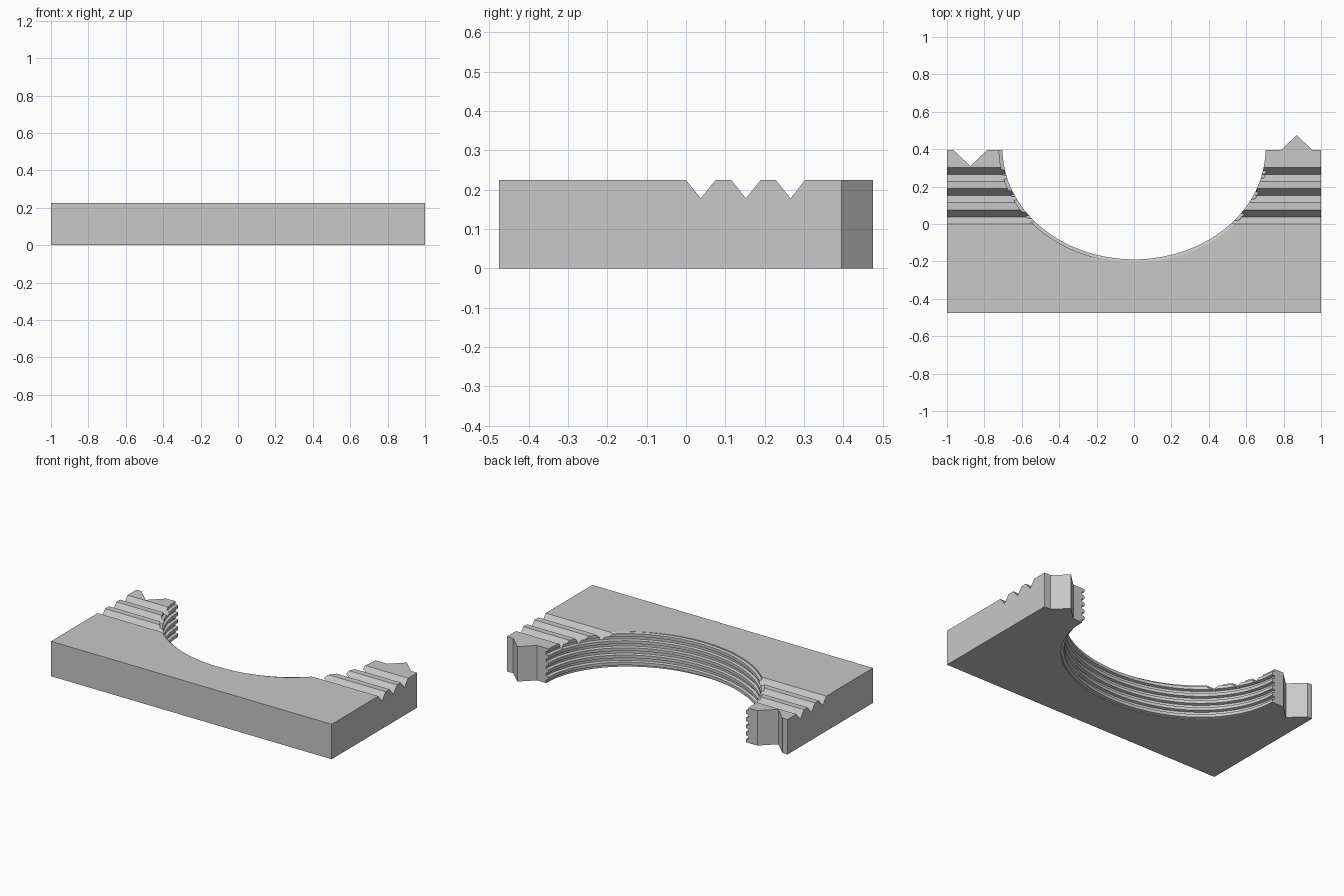
import bpy, math

if "Cube" in bpy.data.objects:
    bpy.data.objects.remove(bpy.data.objects["Cube"])

grey = bpy.data.materials.new("light grey")
grey.diffuse_color = (0.58, 0.58, 0.58, 1)
grey.use_nodes = True
grey.node_tree.nodes["Principled BSDF"].inputs["Base Color"].default_value = grey.diffuse_color

H = 0.225          # block height
BACK = 0.395       # rear face of the arms
CY = 0.40          # centre of the elliptical bore


def mesh_object(name, verts, faces):
    me = bpy.data.meshes.new(name)
    me.from_pydata(verts, [], faces)
    ob = bpy.data.objects.new(name, me)
    bpy.context.collection.objects.link(ob)
    me.materials.append(grey)
    bpy.context.view_layer.objects.active = ob
    ob.select_set(True)
    bpy.ops.object.mode_set(mode='EDIT')
    bpy.ops.mesh.select_all(action='SELECT')
    bpy.ops.mesh.normals_make_consistent(inside=False)
    bpy.ops.object.mode_set(mode='OBJECT')
    ob.select_set(False)
    return ob


def prism(name, outline, lo, hi, place):
    """Extrude a 2D outline between lo and hi; place maps (u, v, w) to xyz."""
    n = len(outline)
    verts = [place(u, v, w) for w in (lo, hi) for u, v in outline]
    faces = [list(range(n)), list(range(n, 2 * n))]
    faces += [[i, (i + 1) % n, n + (i + 1) % n, n + i] for i in range(n)]
    return mesh_object(name, verts, faces)


def cut(target, cutter):
    mod = target.modifiers.new("cut", 'BOOLEAN')
    mod.operation = 'DIFFERENCE'
    mod.solver = 'EXACT'
    mod.object = cutter
    bpy.context.view_layer.objects.active = target
    bpy.ops.object.modifier_apply(modifier=mod.name)
    bpy.data.objects.remove(cutter)


# Block with three V grooves across the top of the arms
side = [(-0.475, 0), (-0.475, H)]
for y in (0.0, 0.115, 0.228):
    side += [(y, H), (y + 0.0375, 0.178), (y + 0.075, H)]
side += [(BACK, H), (BACK, 0)]
block = prism("threaded_block", side, -1, 1, lambda u, v, w: (w, u, v))

# Locating notch in the left arm
notch = [(-0.965, BACK), (-0.875, 0.31), (-0.785, BACK), (-0.785, 0.5), (-0.965, 0.5)]
cut(block, prism("notch_cutter", notch, -0.1, 0.4, lambda u, v, w: (u, v, w)))

# Threaded bore: trapezoid thread profile swept round a half ellipse
pitch, depth = 0.046, 0.018
shape = [(0.0, 0), (0.42, 0), (0.52, 1), (0.90, 1)]   # (part of pitch, groove depth)
steps = 72
columns, verts = [], [(0, CY, -0.15), (0, CY, 0.4)]
for j in range(steps + 1):
    t = math.pi - 0.06 + (math.pi + 0.12) * j / steps
    col = []
    for k in range(-2, 7):
        for part, d in shape:
            z = (k + part + (t - math.pi) / (2 * math.pi)) * pitch
            col.append(len(verts))
            verts.append(((0.703 + d * depth) * math.cos(t),
                          CY + (0.589 + d * depth * 0.85) * math.sin(t), z))
    columns.append(col)
faces = []
for a, b in zip(columns, columns[1:]):
    faces += [[a[i], a[i + 1], b[i + 1], b[i]] for i in range(len(a) - 1)]
    faces += [[0, a[0], b[0]], [1, a[-1], b[-1]]]
faces += [[0] + columns[0] + [1], [0] + columns[-1] + [1]]
cut(block, mesh_object("bore_cutter", verts, faces))

# Locating key on the right arm
prism("locating_key", [(0.785, BACK), (0.955, BACK), (0.87, 0.475)], 0, H,
      lambda u, v, w: (u, v, w))
